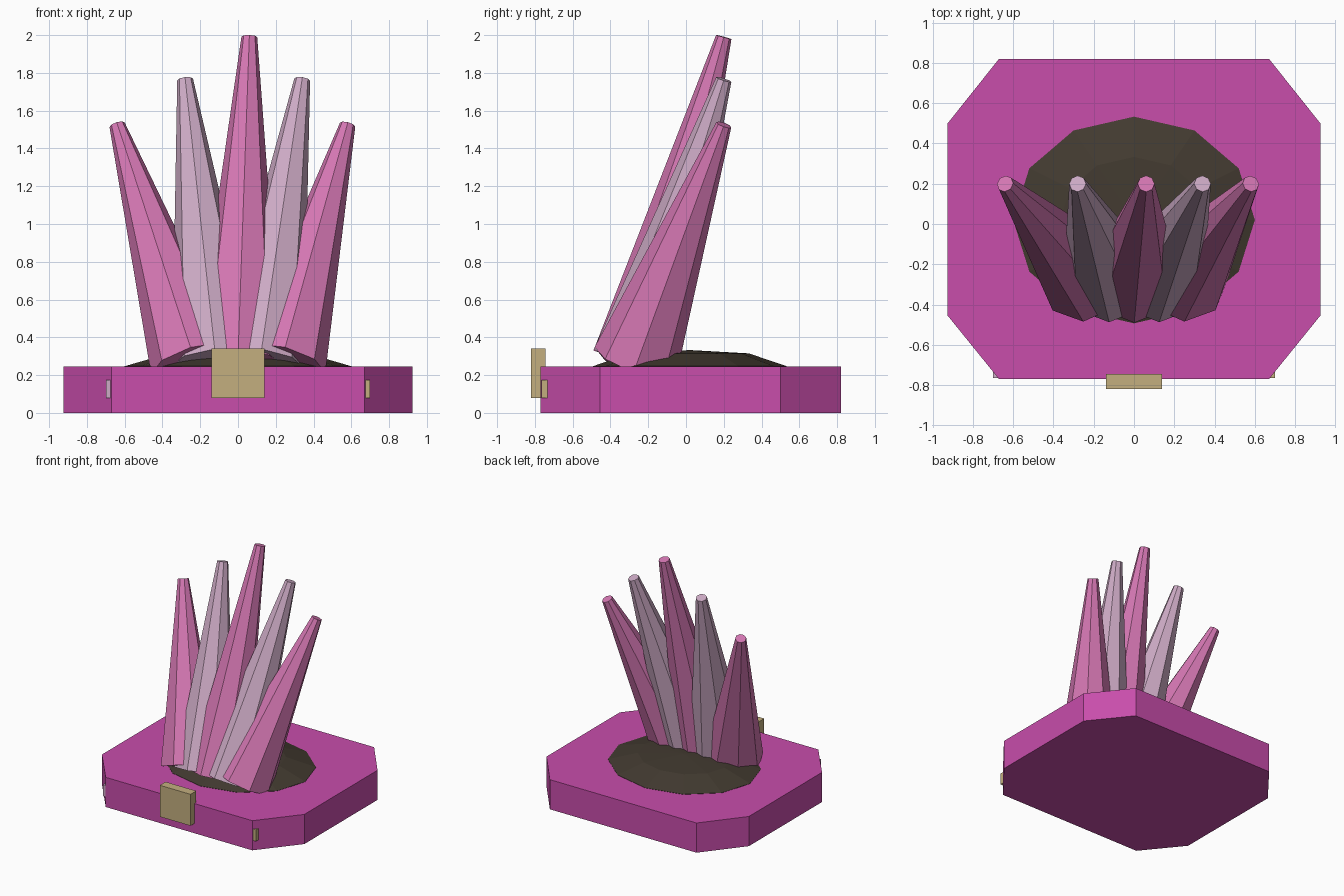
import bpy, bmesh, math
from mathutils import Vector, Matrix

if "Cube" in bpy.data.objects:
    bpy.data.objects.remove(bpy.data.objects["Cube"])


def material(name, rgb):
    """Flat colour from 0-255 sRGB values."""
    m = bpy.data.materials.new(name)
    lin = [((c / 255 + 0.055) / 1.055) ** 2.4 for c in rgb]
    m.diffuse_color = (*lin, 1)
    m.use_nodes = True
    m.node_tree.nodes["Principled BSDF"].inputs["Base Color"].default_value = m.diffuse_color
    return m


MAGENTA = material("magenta", (200, 77, 171))
PINK = material("pink", (213, 119, 179))
MAUVE = material("pale mauve", (206, 171, 198))
DARK = material("dark brown", (66, 58, 48))
TAN = material("tan", (196, 175, 127))


def finish(bm, name, mat):
    bmesh.ops.recalc_face_normals(bm, faces=bm.faces)
    me = bpy.data.meshes.new(name)
    bm.to_mesh(me)
    bm.free()
    me.materials.append(mat)
    ob = bpy.data.objects.new(name, me)
    bpy.context.collection.objects.link(ob)
    return ob


def loft(name, rings, mat):
    """Skin a stack of equal-length point rings and cap both ends."""
    bm = bmesh.new()
    loops = [[bm.verts.new(p) for p in ring] for ring in rings]
    n = len(loops[0])
    for a, b in zip(loops, loops[1:]):
        for i in range(n):
            j = (i + 1) % n
            bm.faces.new((a[i], a[j], b[j], b[i]))
    bm.faces.new(loops[0])
    bm.faces.new(loops[-1])
    return finish(bm, name, mat)


def box(name, lo, hi, mat):
    lo, hi = Vector(lo), Vector(hi)
    bm = bmesh.new()
    bmesh.ops.create_cube(bm, size=1, matrix=Matrix.Translation((lo + hi) / 2)
                          @ Matrix.Diagonal((*(hi - lo), 1)))
    return finish(bm, name, mat)


def cone(name, base, tip, r0, r1, sides, mat):
    """Tapered prism from base to tip, ends square to its axis."""
    base, tip = Vector(base), Vector(tip)
    axis = tip - base
    turn = Vector((0, 0, 1)).rotation_difference(axis).to_matrix().to_4x4()
    bm = bmesh.new()
    bmesh.ops.create_cone(bm, cap_ends=True, segments=sides, radius1=r0, radius2=r1,
                          depth=axis.length,
                          matrix=Matrix.Translation((base + tip) / 2) @ turn)
    return finish(bm, name, mat)


# Plinth: rectangle with cut corners
half = [(0.67, -0.77), (0.925, -0.455), (0.925, 0.50), (0.67, 0.82)]
outline = half + [(-x, y) for x, y in reversed(half)]
loft("plinth", [[(x, y, z) for x, y in outline] for z in (0, 0.245)], MAGENTA)

# Low dark mound on the plinth
mound = []
for scale, z in ((1, 0.23), (1, 0.247), (0.61, 0.315), (0.02, 0.332)):
    mound.append([(0.6 * scale * math.cos(k * math.pi / 6),
                   0.02 + 0.513 * scale * math.sin(k * math.pi / 6), z) for k in range(12)])
loft("mound", mound, DARK)

# Fan of five leaning spikes: base x, tip x, tip z, colour
spikes = [(-0.24, -0.64, 1.525, PINK), (-0.12, -0.28, 1.765, MAUVE), (0, 0.06, 1.99, PINK),
          (0.12, 0.34, 1.765, MAUVE), (0.24, 0.58, 1.525, PINK)]
for i, (bx, tx, tz, mat) in enumerate(spikes):
    cone(f"spike_{i + 1}", (bx, -0.268, 0.27), (tx, 0.2, tz), 0.23, 0.042, 8, mat)

# Front plaque and the small tabs at the front corners
box("front_plaque", (-0.14, -0.82, 0.08), (0.14, -0.745, 0.34), TAN)
box("right_tab", (0.66, -0.765, 0.08), (0.70, -0.73, 0.175), TAN)
box("left_tab", (-0.70, -0.765, 0.08), (-0.66, -0.73, 0.175), MAUVE)
